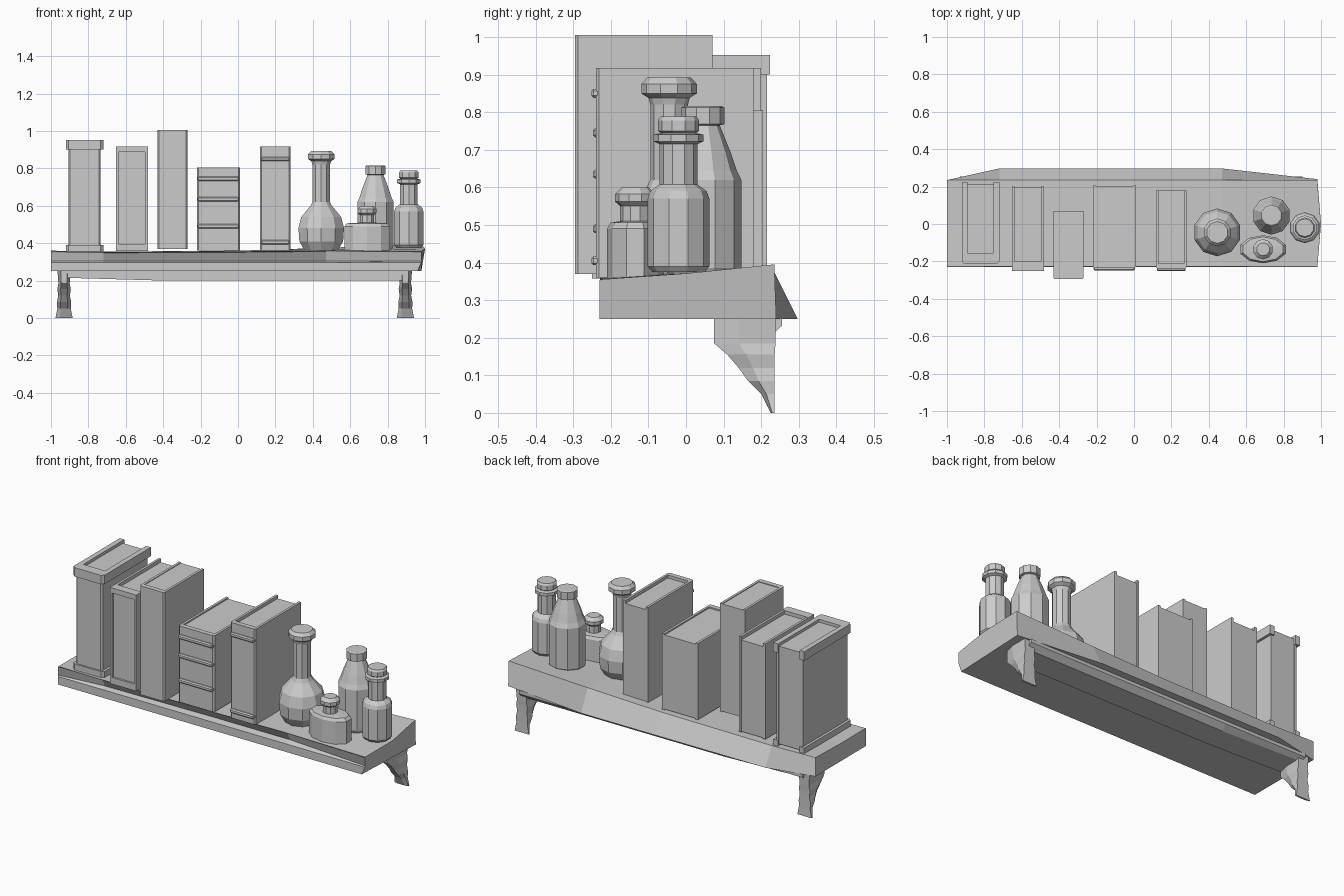
import bpy, bmesh, math

if "Cube" in bpy.data.objects:
    bpy.data.objects.remove(bpy.data.objects["Cube"])


def make(name, bm):
    bmesh.ops.recalc_face_normals(bm, faces=bm.faces)
    me = bpy.data.meshes.new(name)
    bm.to_mesh(me)
    bm.free()
    ob = bpy.data.objects.new(name, me)
    bpy.context.collection.objects.link(ob)
    return ob


def skin(name, rings):
    """Join closed rings of points and cap both ends."""
    bm = bmesh.new()
    vs = [[bm.verts.new(p) for p in r] for r in rings]
    n = len(vs[0])
    for a, b in zip(vs, vs[1:]):
        for i in range(n):
            j = (i + 1) % n
            bm.faces.new((a[i], a[j], b[j], b[i]))
    bm.faces.new(vs[0])
    bm.faces.new(vs[-1])
    return make(name, bm)


def lathe(name, x, y, profile, sides, sx=1, sy=1):
    rings = []
    for r, z, *round_neck in profile:
        kx, ky = (1, 1) if round_neck else (sx, sy)
        rings.append([(x + kx * r * math.cos(math.tau * (i + .5) / sides),
                       y + ky * r * math.sin(math.tau * (i + .5) / sides), z)
                      for i in range(sides)])
    return skin(name, rings)


def box(name, x0, x1, y0, y1, z0, z1):
    return skin(name, [[(x0, y0, z), (x1, y0, z), (x1, y1, z), (x0, y1, z)] for z in (z0, z1)])


def cover(name, x0, x1, y0, y1, z0, z1, t=0.014, c=0.008):
    """U-shaped cover: two boards and a spine with chamfered front corners."""
    pts = [(x0, y1), (x0, y0 + c), (x0 + c, y0), (x1 - c, y0), (x1, y0 + c), (x1, y1),
           (x1 - t, y1), (x1 - t, y0 + 2 * t), (x0 + t, y0 + 2 * t), (x0 + t, y1)]
    return skin(name, [[(x, y, z) for x, y in pts] for z in (z0, z1)])


def book(name, x0, x1, y0, y1, z0, z1, bands=(), lip=0.012):
    cover(name + "_cover", x0, x1, y0, y1, z0, z1)
    box(name + "_pages", x0 + .012, x1 - .012, y0 + .02, y1 - .002, z0 + .004, z1 - lip)
    for i, z in enumerate(bands):
        b = box(f"{name}_band_{i}", x0 + .004, x1 - .004, y0 - .012, y0 + .015, z - .012, z + .012)
        m = b.modifiers.new("bevel", 'BEVEL')
        m.width, m.segments = .006, 1


# Warped plank: cross sections along x, with a hollow along the front and a flared lower back edge
# x, hollow depth, front top z, back top z, back bottom y
stations = [(-1.0, 0, .355, .36, .235), (-.72, .03, .352, .355, .297), (0, .04, .355, .36, .297),
            (.47, .04, .36, .375, .297), (.98, 0, .355, .395, .24)]
rings = []
for x, d, zf, zb, yb in stations:
    e = .02 if abs(x) > .9 else 0
    s = 1 if x > 0 else -1
    rings.append([(x - (s * e if s > 0 else 0), -.23, .25), (x, -.23, .297),
                  (x, -.23 + d, .305), (x, -.23 + d * .3, zf - .004),
                  (x, -.228, zf), (x + (e if s > 0 else 0), 0, (zf + zb) / 2 - .004),
                  (x, .235, zb), (x, yb, .25)])
skin("shelf_plank", rings)

# Low rail under the back of the plank
skin("under_rail", [[(x, .08, .252), (x, .08, zl), (x, .225, zl + .003), (x, .255, .232), (x, .255, .252)]
                    for x, zl in ((-.93, .215), (-.4, .2), (.9, .2))])

# Gnarled wall brackets: (front y, back y, z, half width), swept down the wall
bracket = [(.075, .24, .26, .036), (.075, .238, .185, .03), (.11, .236, .155, .036),
           (.14, .235, .12, .031), (.165, .235, .085, .038), (.2, .235, .05, .036),
           (.225, .236, .0, .046)]
for name, cx in (("left_bracket", -.93), ("right_bracket", .895)):
    rings = []
    for i, (yf, yb, z, w) in enumerate(bracket):
        rings.append([(cx - w * .5, yf, z), (cx + w * .5, yf, z), (cx + w, yf * .6 + yb * .4, z),
                      (cx + w, yb, z), (cx - w, yb, z), (cx - w, yf * .6 + yb * .4, z)])
    skin(name, rings)

# Capped book at the left end
cover("capped_book_cover", -.905, -.735, -.205, .215, .36, .945)
box("capped_book_pages", -.893, -.747, -.19, .212, .365, .935)
for part, z0, z1 in (("top", .9, .952), ("base", .355, .39)):
    cover("capped_book_" + part, -.92, -.72, -.215, .224, z0, z1, t=.03, c=.014)

# Book with a framed spine
x0, x1 = -.652, -.482
book("framed_book", x0, x1, -.238, .2, .36, .917, lip=.02)
for part, z0, z1 in (("top", .888, .918), ("base", .357, .395)):
    box("framed_book_" + part, x0, x1, -.25, -.2, z0, z1)
for part, a in (("left", x0), ("right", x1 - .014)):
    box("framed_book_edge_" + part, a, a + .014, -.25, -.23, .39, .89)

# Remaining books
book("tall_book", -.43, -.27, -.295, .07, .37, 1.005, lip=.004)
book("ribbed_book", -.22, .01, -.236, .205, .36, .805, (.745, .635, .49), lip=.008)
book("slim_book", .118, .28, -.24, .18, .36, .917, (.85, .405), lip=.018)

# Bottles
lathe("round_flask", .445, -.045,
      [(.09, .355), (.123, .41), (.128, .48), (.112, .54), (.06, .6), (.05, .62), (.05, .82), (.055, .838),
       (.074, .85), (.074, .875), (.058, .892)], 10)
lathe("tall_bottle", .735, .045,
      [(.085, .355), (.102, .385), (.102, .62), (.09, .645), (.075, .69), (.045, .765),
       (.057, .768), (.057, .812), (.05, .816)], 10)
lathe("small_vial", .913, -.02,
      [(.07, .375), (.082, .39), (.082, .57), (.075, .59), (.05, .608), (.05, .715), (.066, .722), (.066, .74),
       (.047, .745), (.055, .75), (.055, .778), (.048, .788)], 10)
lathe("flat_bottle", .69, -.135,
      [(.1, .355), (.1, .49), (.088, .506), (.04, .51, 1), (.04, .55, 1), (.054, .562, 1),
       (.054, .582, 1), (.035, .6, 1)], 10, 1.28, .75)
